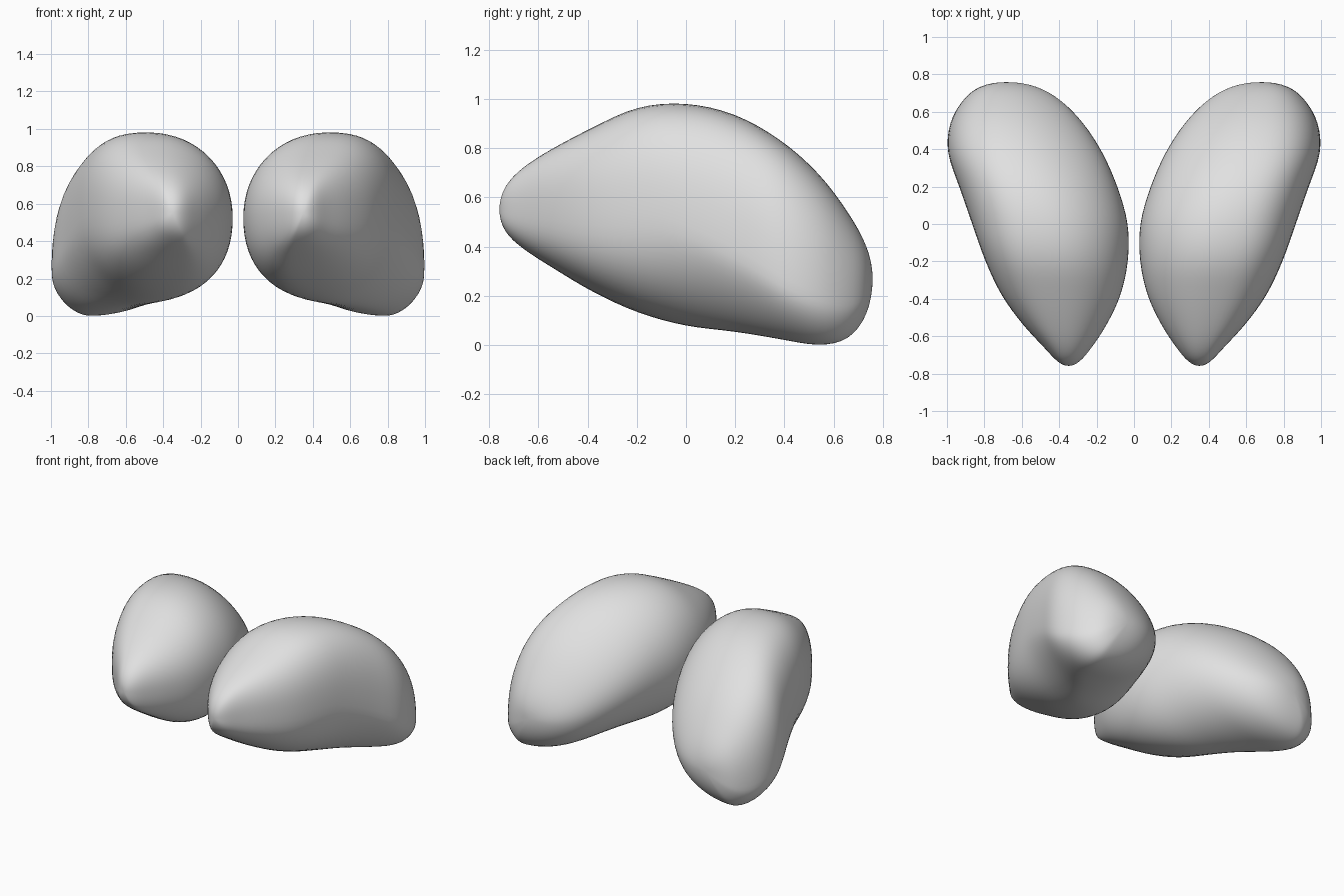
import bpy
import bmesh
import math

cube = bpy.data.objects.get("Cube")
if cube:
    bpy.data.objects.remove(cube, do_unlink=True)

# Bounds of each cross-section from nose to tail: inner x, outer x, low z, high z
STATIONS = [
    (.35, .35, .55, .55),
    (.29, .41, .46, .645),
    (.225, .482, .388, .725),
    (.145, .595, .31, .802),
    (.07, .71, .215, .885),
    (.03, .797, .13, .968),
    (.03, .867, .075, .984),
    (.085, .935, .052, .94),
    (.165, .998, .022, .838),
    (.268, .985, -.003, .70),
    (.387, .918, .025, .54),
    (.52, .825, .125, .40),
    (.68, .68, .27, .27),
]
HALF_LENGTH = .761
RINGS, SIDES = 48, 64


def station(i):
    """Past either tip the bounds swap sides, which keeps the tips round."""
    last = len(STATIONS) - 1
    if 0 <= i <= last:
        return STATIONS[i]
    a, b, c, d = STATIONS[-i if i < 0 else last + last - i]
    return (b, a, d, c)


def bounds(u):
    """Smoothly interpolated bounds at a fractional station number."""
    i = min(int(u), len(STATIONS) - 2)
    t = u - i
    result = []
    for a, b, c, d in zip(*(station(i + k) for k in (-1, 0, 1, 2))):
        cubic = 3 * (b - c) + d - a
        square = 2 * a - 5 * b + 4 * c - d
        result.append(b + t * (c - a + t * (square + t * cubic)) / 2)
    return result


def rounded(value, exponent):
    return math.copysign(abs(value) ** (2 / exponent), value)


def section(u, y):
    """Egg-shaped ring joined from four quarter curves."""
    inner, outer, low, high = bounds(u)
    width, height = outer - inner, high - low
    tail = max(0, y + .1)
    front = min(.5, max(0, -y))
    waist = math.exp(-((y - .1) / .3) ** 2)
    crest_x = inner + width * .55
    keel_x = inner + width * (.53 + .36 * y)
    inner_z = low + height * (.48 + .1 * tail)
    outer_z = low + height * max(.28, .47 - .37 * tail)
    # Fullness of each quarter: slim inner tail, hollow outer waist, full front
    upper_inner, upper_outer = 2.05, 2.7 - .6 * tail
    lower_inner = 2.2 - .6 * tail + .5 * front
    lower_outer = 2.1 - .35 * waist + 1.2 * front
    points = []
    for k in range(SIDES):
        angle = math.tau * k / SIDES
        c, s = math.cos(angle), math.sin(angle)
        if s > 0:
            exponent = upper_outer if c > 0 else upper_inner
        else:
            exponent = lower_outer if c > 0 else lower_inner
        cx, sz = rounded(c, exponent), rounded(s, exponent)
        # Blend crest to keel and inner to outer so the quarters meet smoothly
        mid_x = keel_x + (crest_x - keel_x) * (sz + 1) / 2
        mid_z = inner_z + (outer_z - inner_z) * (cx + 1) / 2
        x = mid_x + cx * ((outer - mid_x) if c > 0 else (mid_x - inner))
        z = mid_z + sz * ((high - mid_z) if s > 0 else (mid_z - low))
        points.append((x, y, z))
    return points


def make_lobe(name, side, material):
    bm = bmesh.new()
    span = len(STATIONS) - 1
    rings = []
    for r in range(1, RINGS):
        y = -HALF_LENGTH * math.cos(math.pi * r / RINGS)
        ring = section(span * r / RINGS, y)
        rings.append([bm.verts.new((side * x, y, z)) for x, y, z in ring])
    # Skin between neighbouring rings
    for a, b in zip(rings, rings[1:]):
        for k in range(SIDES):
            n = (k + 1) % SIDES
            bm.faces.new((a[k], a[n], b[n], b[k]))
    # Close the nose and the tail
    for ring, tip, y in ((rings[0], STATIONS[0], -HALF_LENGTH),
                         (rings[-1], STATIONS[-1], HALF_LENGTH)):
        pole = bm.verts.new((side * tip[0], y, tip[2]))
        for k in range(SIDES):
            bm.faces.new((ring[k], ring[(k + 1) % SIDES], pole))
    # Relax any slight creases in the skin
    for _ in range(8):
        bmesh.ops.smooth_vert(bm, verts=bm.verts, factor=.3,
                              use_axis_x=True, use_axis_y=True, use_axis_z=True)
    bmesh.ops.recalc_face_normals(bm, faces=bm.faces)
    for face in bm.faces:
        face.smooth = True
    mesh = bpy.data.meshes.new(name)
    bm.to_mesh(mesh)
    bm.free()
    mesh.materials.append(material)
    lobe = bpy.data.objects.new(name, mesh)
    bpy.context.collection.objects.link(lobe)


grey = bpy.data.materials.new("light grey")
grey.use_nodes = True
grey.diffuse_color = (.75, .75, .75, 1)
grey.node_tree.nodes["Principled BSDF"].inputs["Base Color"].default_value = (.75, .75, .75, 1)

make_lobe("left_lobe", 1, grey)
make_lobe("right_lobe", -1, grey)
